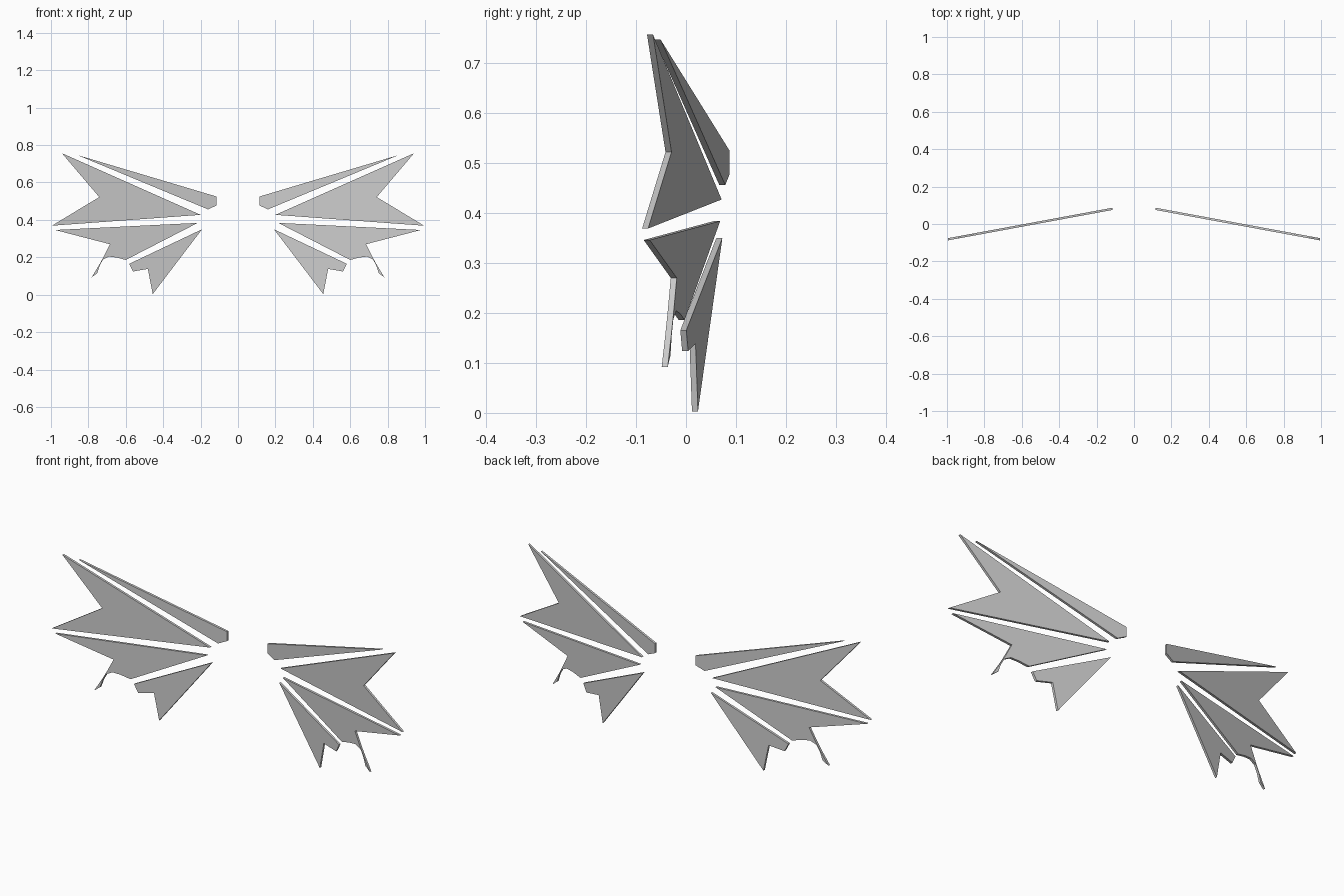
import bpy, bmesh

cube = bpy.data.objects.get("Cube")
if cube:
    bpy.data.objects.remove(cube)

grey = bpy.data.materials.new("plain grey")
grey.use_nodes = True
colour = (0.6, 0.6, 0.6, 1)
grey.diffuse_color = colour
grey.node_tree.nodes["Principled BSDF"].inputs["Base Color"].default_value = colour

THICK = 0.012


def sweep(x):
    """Wings lean forward towards their tips."""
    return 0.081 - 0.185 * (x - 0.115)


def plate(name, outline, side):
    bm = bmesh.new()
    front = [bm.verts.new((side * x, sweep(x) - THICK / 2, z)) for x, z in outline]
    face = bm.faces.new(front)
    grown = bmesh.ops.extrude_face_region(bm, geom=[face])["geom"]
    moved = [v for v in grown if isinstance(v, bmesh.types.BMVert)]
    bmesh.ops.translate(bm, verts=moved, vec=(0, THICK, 0))
    bmesh.ops.triangulate(bm, faces=[f for f in bm.faces if len(f.verts) > 4])
    bmesh.ops.recalc_face_normals(bm, faces=bm.faces)
    mesh = bpy.data.meshes.new(name)
    bm.to_mesh(mesh)
    bm.free()
    mesh.materials.append(grey)
    bpy.context.collection.objects.link(bpy.data.objects.new(name, mesh))


# Outlines as (distance from centre, height)
panels = {
    # slim leading spar with a clipped root
    "leading_spar": [(0.115, 0.525), (0.115, 0.477), (0.16, 0.456), (0.86, 0.747)],
    # large forked panel
    "upper_panel": [(0.2, 0.427), (0.995, 0.369), (0.742, 0.522), (0.942, 0.757)],
    # lower panel with a curled tail
    "lower_panel": [(0.215, 0.384), (0.6, 0.186), (0.65, 0.199), (0.69, 0.204),
                    (0.722, 0.188), (0.74, 0.155), (0.753, 0.115), (0.783, 0.092),
                    (0.742, 0.16), (0.72, 0.2), (0.685, 0.27), (0.978, 0.346)],
    # small trailing panel with a stepped edge
    "trailing_panel": [(0.192, 0.35), (0.456, 0.003), (0.482, 0.138),
                       (0.562, 0.124), (0.582, 0.165)],
}

for name, outline in panels.items():
    for label, side in (("left", 1), ("right", -1)):
        plate(f"{label}_{name}", outline, side)
